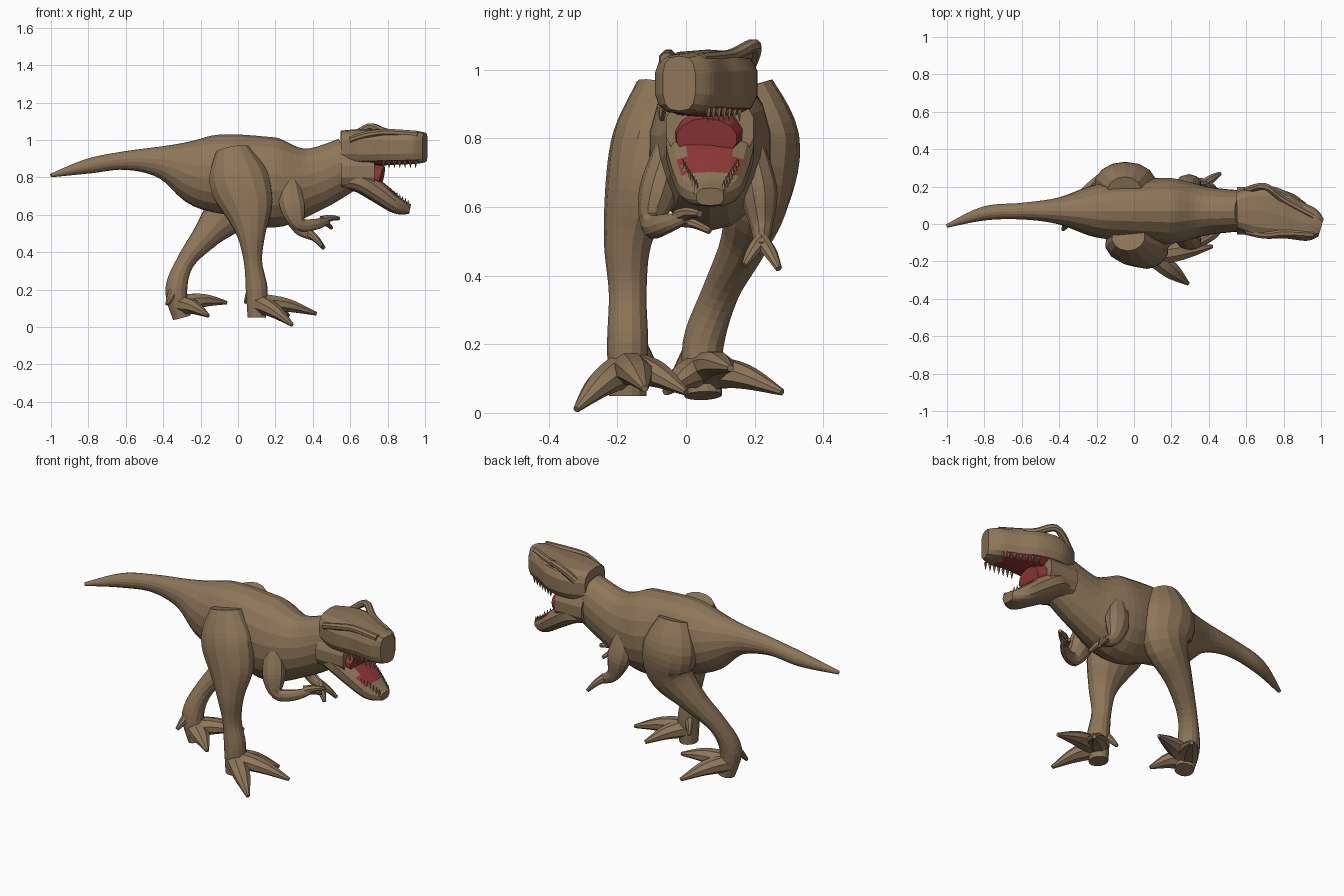
import bpy
import bmesh
import math
from mathutils import Vector, Matrix

cube = bpy.data.objects.get("Cube")
if cube:
    bpy.data.objects.remove(cube, do_unlink=True)


def make_material(name, color):
    mat = bpy.data.materials.new(name)
    mat.use_nodes = True
    mat.diffuse_color = color
    mat.node_tree.nodes["Principled BSDF"].inputs["Base Color"].default_value = color
    return mat


SKIN = make_material("brown skin", (.27, .18, .1, 1))
MOUTH = make_material("red mouth", (.28, .04, .04, 1))
UP = Vector((0, 0, 1))
ACROSS = Vector((0, 1, 0))


def finish(name, bm, is_red=None):
    """Turn a bmesh into an object, with faces chosen by is_red in the mouth colour."""
    bmesh.ops.recalc_face_normals(bm, faces=bm.faces)
    bm.normal_update()
    for face in bm.faces:
        if is_red and is_red(face.calc_center_median(), face.normal):
            face.material_index = 1
    mesh = bpy.data.meshes.new(name)
    bm.to_mesh(mesh)
    bm.free()
    mesh.materials.append(SKIN)
    mesh.materials.append(MOUTH)
    obj = bpy.data.objects.new(name, mesh)
    bpy.context.collection.objects.link(obj)


def smooth_path(stations, steps):
    """Interpolate (x, y, z, width, height) stations with eased tangents."""
    ends = [stations[0], *stations, stations[-1]]
    path = []
    for before, start, end, after in zip(ends, ends[1:], ends[2:], ends[3:]):
        for i in range(steps):
            t = i / steps
            point = []
            for a, b, c, d in zip(before, start, end, after):
                leave, arrive = (c - a) / 2, (d - b) / 2
                bend = t * t * (3 - t - t)
                point.append(b + (c - b) * bend + t * (1 - t) * (leave * (1 - t) - arrive * t))
            path.append(point)
    path.append(list(stations[-1]))
    return path


def loft(name, stations, ref=UP, sides=14, steps=5, power=1, is_red=None):
    """Skin of rounded rings set square to a path; power under one gives boxier rings."""
    path = smooth_path(stations, steps)
    centres = [Vector(point[:3]) for point in path]
    last = len(path) - 1
    bm = bmesh.new()
    rings = []
    for i, (centre, point) in enumerate(zip(centres, path)):
        tangent = centres[min(i + 1, last)] - centres[max(i - 1, 0)]
        side = ref.cross(tangent).normalized()
        lift = tangent.cross(side).normalized()
        width, height = point[3:]
        ring = []
        for k in range(sides):
            angle = math.tau * (k + .5) / sides
            u, v = [math.copysign(abs(f) ** power, f) for f in (math.cos(angle), math.sin(angle))]
            ring.append(bm.verts.new(centre + side * u * width + lift * v * height))
        rings.append(ring)
    for near, far in zip(rings, rings[1:]):
        for k in range(sides):
            n = (k + 1) % sides
            bm.faces.new((near[k], near[n], far[n], far[k]))
    bm.faces.new(rings[0])
    bm.faces.new(rings[-1])
    finish(name, bm, is_red)


def digit(name, base, tip, radius, ref=UP):
    """Tapering toe, finger or claw, slightly arched."""
    base, tip = Vector(base), Vector(tip)
    middle = (base + tip) / 2 + UP * radius * .3
    loft(name, [(*base, radius, radius), (*middle, radius * .9, radius * .7),
                (*tip, .01, .01)], ref, sides=8)


def leg(name, xs, ys):
    """Hip to sole at even heights, with a heavy thigh and a slim ankle."""
    thickness = (.09, .16, .14, .08, .05, .06, .05)
    loft(name, [(x, y, .95 - .15 * i, r, .03 + r / 2)
                for i, (x, y, r) in enumerate(zip(xs, ys, thickness))], ACROSS)


def arm(name, points):
    """Shoulder to wrist."""
    thickness = (.05, .07, .04, .03, .02)
    loft(name, [(*p, r, r * .8) for p, r in zip(points, thickness)], ACROSS, sides=10)


def head_y(x):
    """The snout turns a little to the right."""
    return .07 - max(0, x - .7) * .3


# Tail, trunk and neck: even stations of centre height and half height
spine = (.81, .86, .89, .88, .83, .81, .77, .79, .88)
girth = (.01, .04, .05, .09, .19, .22, .24, .17, .14)
trunk = []
for i, (z, h) in enumerate(zip(spine, girth)):
    x = i / 5 - 1
    trunk.append((x, .07 - .08 * min(0, x) ** 8, z, min(h, .7 * h + .01), h))
loft("trunk", trunk, sides=18)

# Legs
leg("right_leg", (-.03, 0, .05, .07, .08, .1, .1), [max(-.17, -.07 - i / 30) for i in range(7)])
leg("left_leg", (-.05, -.05, -.04, -.16, -.28, -.33, -.3), (.18, .22, .21, .17, .1, .05, .05))

# Toes and dew claws
feet = {
    "right": ((.1, -.17, .13), (.29, -.32, .01), (.42, -.12, .07), (.27, 0, .06)),
    "left": ((-.32, .05, .12), (-.16, .28, .06), (-.06, .13, .13), (-.16, -.06, .06)),
}
for label, (ankle, *tips) in feet.items():
    for toe, tip in zip(("outer", "middle", "inner"), tips):
        digit(f"{label}_{toe}_toe", ankle, tip, .055)
    root = Vector(ankle) + UP * .1
    digit(f"{label}_dew_claw", root, root + Vector((-.06, .08 if label == "right" else -.08, -.1)),
          .03, ACROSS)

# Arms and fingers
arm("right_arm", ((.27, -.04, .8), (.29, -.08, .65), (.33, -.1, .55), (.42, -.06, .55), (.48, 0, .57)))
arm("left_arm", ((.27, .18, .8), (.29, .21, .65), (.32, .22, .54), (.37, .22, .5), (.41, .22, .48)))
digit("right_upper_finger", (.45, -.02, .57), (.54, .04, .58), .025)
digit("right_lower_finger", (.45, -.02, .56), (.5, .07, .53), .02)
digit("left_outer_finger", (.38, .22, .5), (.46, .27, .42), .025)
digit("left_inner_finger", (.38, .22, .5), (.45, .17, .43), .025)

# Skull with red palate
skull = zip((.55, .65, .75, .85, .95, 1), (.1, .14, .14, .11, .09, .05))
loft("skull", [(x, head_y(x), .96, w, .07 + w / 5) for x, w in skull], power=.65,
     is_red=lambda c, n: n.z < -.7 and .7 < c.x < .93)

# Cheeks closing the mouth at the back, and the red throat
loft("cheeks", [(x, .07, .83, .13, .1) for x in (.55, .64, .73)], power=.8)
loft("throat", [(.68, .07, .82, .11, .08), (.77, .06, .8, .09, .06)],
     is_red=lambda c, n: True)

# Lower jaw with red floor at the back
jaw = ((.55, .79, .1), (.65, .78, .13), (.75, .72, .12), (.85, .65, .09), (.92, .63, .04))
loft("lower_jaw", [(x, .07, z, w, .01 + w * .4) for x, z, w in jaw], power=.7,
     is_red=lambda c, n: n.z > .55 and .7 < c.x < .85 and abs(c.y - .07) < .08)

# Brow ridges running to the nostrils, the left one peaking higher
for label, turn, peak in (("right", -1, .03), ("left", 1, .07)):
    ridge = zip((.6, .7, .8, .96), (.11, .13, .09, .05), (0, peak, .04, .03))
    loft(f"{label}_brow", [(x, head_y(x) + turn * out, 1 + rise, .02, .02)
                           for x, out, rise in ridge], sides=8)

# Teeth along both lips
teeth = bmesh.new()
for i in range(7):
    t = i / 6
    for turn in (-1, 1):
        x = .78 + t * .17
        upper = Vector((x, head_y(x) + turn * (.11 - t * .04), .87))
        lower = Vector((.82 + t * .09, .07 + turn * (.08 - t * .04), .72 - t * .06))
        for spot, flip in ((upper, math.pi), (lower, 0)):
            bmesh.ops.create_cone(
                teeth, segments=5, radius1=.01, radius2=.001, depth=.04, cap_ends=True,
                matrix=Matrix.Translation(spot) @ Matrix.Rotation(flip, 4, "X"))
finish("teeth", teeth)
